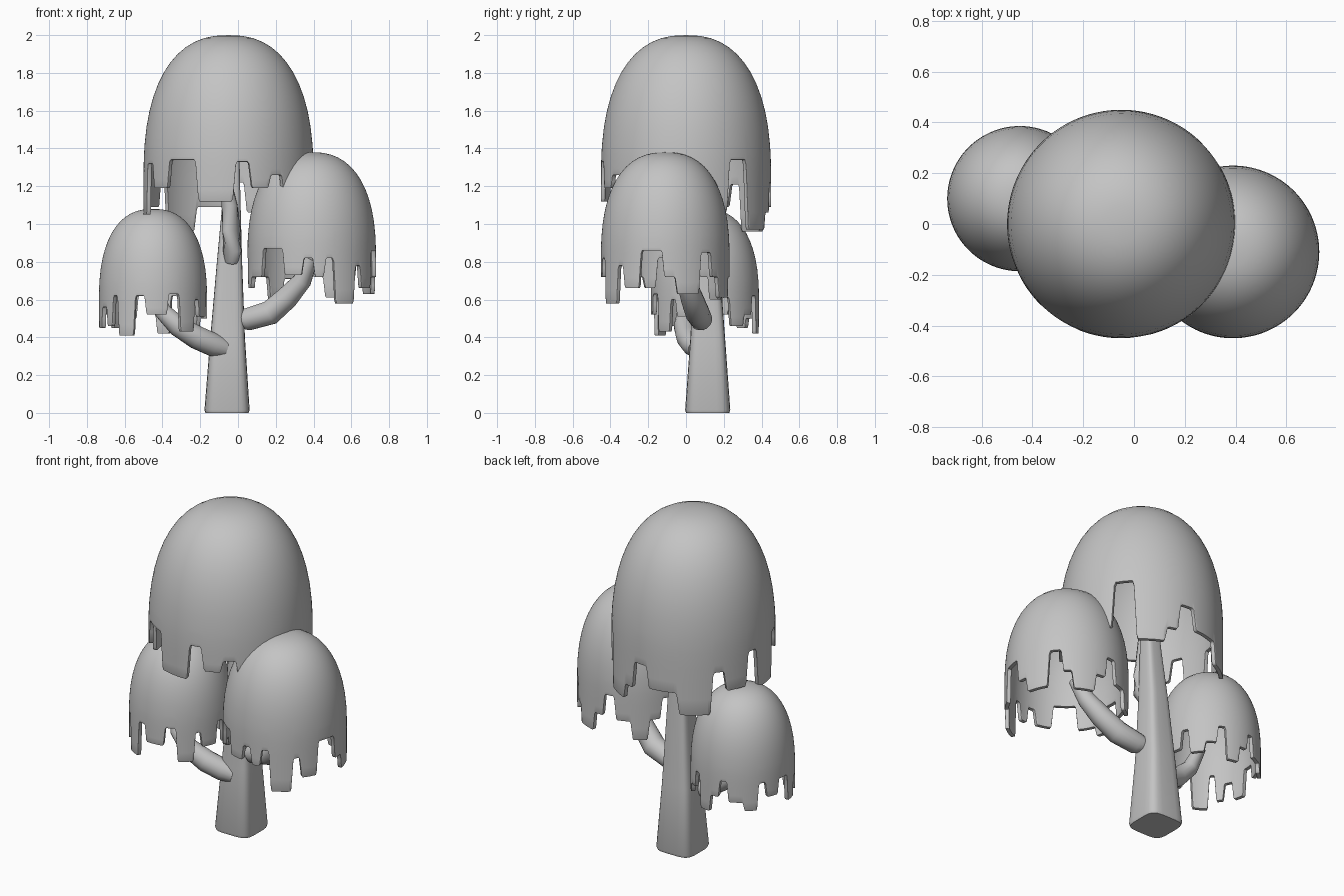
import bpy
import bmesh
from math import sin, cos, radians, pi, copysign
from mathutils import Vector

default_cube = bpy.data.objects.get("Cube")
if default_cube:
    bpy.data.objects.remove(default_cube, do_unlink=True)

GREY = (0.55, 0.55, 0.55, 1)
grey = bpy.data.materials.new("plain_grey")
grey.use_nodes = True
grey.diffuse_color = GREY
grey.node_tree.nodes["Principled BSDF"].inputs["Base Color"].default_value = GREY


def finish(name, bm, angle=40):
    """Turn a bmesh into a smooth shaded object."""
    bmesh.ops.recalc_face_normals(bm, faces=bm.faces)
    mesh = bpy.data.meshes.new(name)
    bm.to_mesh(mesh)
    bm.free()
    mesh.materials.append(grey)
    obj = bpy.data.objects.new(name, mesh)
    bpy.context.collection.objects.link(obj)
    bpy.ops.object.select_all(action='DESELECT')
    obj.select_set(True)
    bpy.context.view_layer.objects.active = obj
    bpy.ops.object.shade_smooth_by_angle(angle=radians(angle))
    return obj


def bridge(bm, a, b):
    count = len(a)
    for i in range(count):
        j = (i + 1) % count
        bm.faces.new((a[i], a[j], b[j], b[i]))


def smoothstep(t):
    t = min(max(t, 0), 1)
    return t * t * (3 - 2 * t)


def rim_height(angle, steps, blend=3):
    """Rounded square wave: each step is (start angle, rim height)."""
    z = previous = steps[-1][1]
    for start, height in steps:
        z += (height - previous) * smoothstep((angle - start) / blend + 0.5)
        previous = height
    return z


def canopy(name, centre, radius, waist, top, seam, steps, columns=360):
    """Hollow blunt dome with a dripping rim; the seam is the last level ring."""
    bm = bmesh.new()
    height = top - waist
    cx, cy = centre
    blunt = 2.4

    def ring_radius(z):
        rise = max(0, (z - waist) / height)
        return radius * (1 - rise ** blunt) ** (1 / blunt)

    angles = [-180 + 360 * i / columns for i in range(columns)]
    rims = [rim_height(a, steps) for a in angles]
    dome_rows, skirt_rows = 12, 5
    rings = []
    for row in range(1, dome_rows + skirt_rows + 1):
        ring = []
        for a, rim in zip(angles, rims):
            if row <= dome_rows:
                # rows crowd together towards the flat crown
                z = top - (top - seam) * (row / dome_rows) ** 2
            else:
                z = seam + (rim - seam) * (row - dome_rows) / skirt_rows
            r = ring_radius(z)
            t = radians(a)
            ring.append(bm.verts.new((cx + r * cos(t), cy + r * sin(t), z)))
        rings.append(ring)
    pole = bm.verts.new((cx, cy, top))
    for i in range(columns):
        bm.faces.new((pole, rings[0][i], rings[0][(i + 1) % columns]))
    for upper, lower in zip(rings, rings[1:]):
        bridge(bm, upper, lower)
    obj = finish(name, bm)
    shell = obj.modifiers.new("shell", 'SOLIDIFY')
    shell.thickness = 0.022
    shell.offset = -1
    edge = obj.modifiers.new("soft_rim", 'BEVEL')
    edge.width = 0.006
    edge.segments = 2
    edge.limit_method = 'ANGLE'
    edge.angle_limit = radians(60)
    return obj


def limb(name, stations, power=2, sides=16, upright=False):
    """Sweep a rounded section along stations of (x, y, z, half width)."""
    bm = bmesh.new()
    points = [Vector(s[:3]) for s in stations]
    rings = []
    for i, (p, s) in enumerate(zip(points, stations)):
        ahead = points[min(i + 1, len(points) - 1)] - points[max(i - 1, 0)]
        turn = ahead.to_track_quat('Z', 'Y')
        ring = []
        for k in range(sides):
            t = 2 * pi * (k + 0.5) / sides
            u, v = (copysign(abs(f) ** (2 / power), f) for f in (cos(t), sin(t)))
            offset = Vector((u, v, 0)) * s[3]
            ring.append(bm.verts.new(p + (offset if upright else turn @ offset)))
        rings.append(ring)
    for a, b in zip(rings, rings[1:]):
        bridge(bm, a, b)
    bm.faces.new(rings[0])
    bm.faces.new(rings[-1])
    return finish(name, bm, 50)


# Trunk with a rounded square section
limb("trunk", [(-.058, .115, 0, .115), (-.058, .115, .015, .12), (-.055, .115, .4, .092),
               (-.045, .11, .8, .067), (-.035, .1, 1.1, .049), (-.03, .09, 1.35, .038)],
     power=4.5, sides=24, upright=True)

# Branches
limb("left_branch", [(.0, .1, .49, .04), (.05, .08, .495, .06), (.17, .06, .53, .065),
                     (.26, .03, .61, .06), (.34, .0, .7, .05), (.39, -.04, .82, .035)])
limb("right_branch", [(-.07, .06, .34, .05), (-.13, .04, .36, .062), (-.22, .01, .4, .062),
                      (-.32, -.01, .46, .055), (-.4, .0, .54, .045), (-.44, .04, .66, .032)])
limb("upper_branch", [(-.035, .06, .8, .035), (-.03, .035, .86, .05), (-.035, .03, .97, .05),
                      (-.045, .03, 1.1, .042), (-.07, 0, 1.25, .03)])

# Canopies; rim steps run counterclockwise and pass the front at -90
canopy("top_canopy", (-.05, 0), .45, 1.25, 2, 1.42, [
    (-176, 1.05), (-163, 1.32), (-152, 1.19), (-135, 1.34), (-112, 1.12),
    (-86, 1.33), (-75, 1.19), (-61, 1.26), (-50, 1.12), (-25, 1.3), (-14, 1.12),
    (8, 1.06), (30, 1.34), (46, .97), (68, 1.06), (78, 1.22), (91, 1.09),
    (114, .96), (138, 1.21), (148, 1.09), (166, 1.29), (176, 1.05)])
canopy("left_canopy", (.39, -.11), .34, .83, 1.38, .94, [
    (-172, .66), (-160, .72), (-140, .87), (-116, .73), (-98, .82),
    (-88, .72), (-78, .82), (-69, .58), (-48, .78), (-40, .66),
    (-23, .86), (-2, .72), (10, .63), (33, .85), (46, .72),
    (56, .61), (78, .72), (90, .85), (102, .71), (118, .6), (134, .72),
    (146, .84), (156, .71), (172, .82)])
canopy("right_canopy", (-.45, .1), .286, .6, 1.08, .7, [
    (-176, .45), (-160, .56), (-148, .46), (-138, .62), (-130, .41),
    (-110, .62), (-98, .52), (-74, .63), (-60, .43), (-40, .6), (-32, .51),
    (-12, .64), (-2, .5), (18, .61), (28, .46), (46, .52),
    (60, .62), (70, .42), (86, .52), (98, .62), (108, .5), (126, .45),
    (142, .61), (152, .52), (168, .61)])
